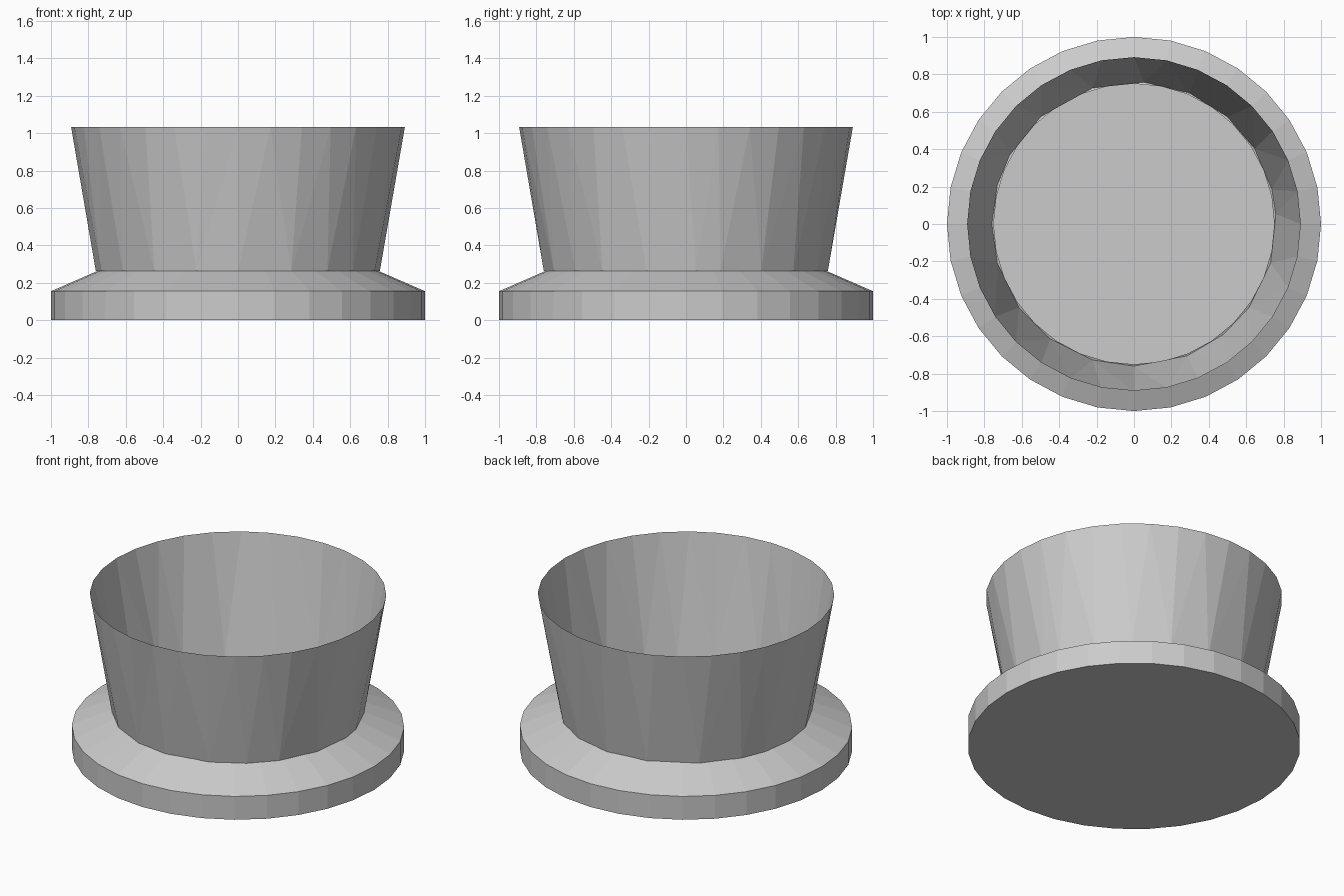
import bpy, bmesh
from math import radians, cos, sin

if "Cube" in bpy.data.objects:
    bpy.data.objects.remove(bpy.data.objects["Cube"])


def ring(bm, angles, r, z):
    return [bm.verts.new((r * cos(radians(a)), r * sin(radians(a)), z)) for a in angles]


def zip_rings(bm, lower, la, upper, ua):
    """Join two rings of differing vertex counts with a triangle strip."""
    i = j = 0
    n, m = len(lower), len(upper)
    nxt = lambda arr, k: arr[k % len(arr)] + 360 * (k // len(arr))
    while i < n or j < m:
        a, b = lower[i % n], upper[j % m]
        if i < n and (j >= m or nxt(la, i + 1) < nxt(ua, j + 1)):
            i += 1
            bm.faces.new((a, lower[i % n], b))
        else:
            j += 1
            bm.faces.new((a, upper[j % m], b))


def finish(bm, name):
    mesh = bpy.data.meshes.new(name)
    bm.to_mesh(mesh)
    bm.free()
    obj = bpy.data.objects.new(name, mesh)
    bpy.context.collection.objects.link(obj)
    return obj


round_angles = [i * 11.25 for i in range(32)]
# Coarser, uneven foot of the cup
foot_angles = [4, 14, 32, 49, 67, 86, 107, 131, 151, 164, 180,
               196, 216, 234, 253, 270, 292, 309, 324, 344]

# Base: hollow dish with a bevelled shoulder, open inside the cup
bm = bmesh.new()
rings = [ring(bm, round_angles, r, z) for r, z in ((1, 0), (1, 0.155), (0.75, 0.264))]
for a, b in zip(rings, rings[1:]):
    for i in range(32):
        k = (i + 1) % 32
        bm.faces.new((a[i], a[k], b[k], b[i]))
bm.faces.new(rings[0][::-1])
finish(bm, "base")

# Cup: thin open flared wall
bm = bmesh.new()
foot = ring(bm, foot_angles, 0.76, 0.262)
rim = ring(bm, round_angles, 0.892, 1.032)
zip_rings(bm, foot, foot_angles, rim, round_angles)
finish(bm, "cup_wall")
